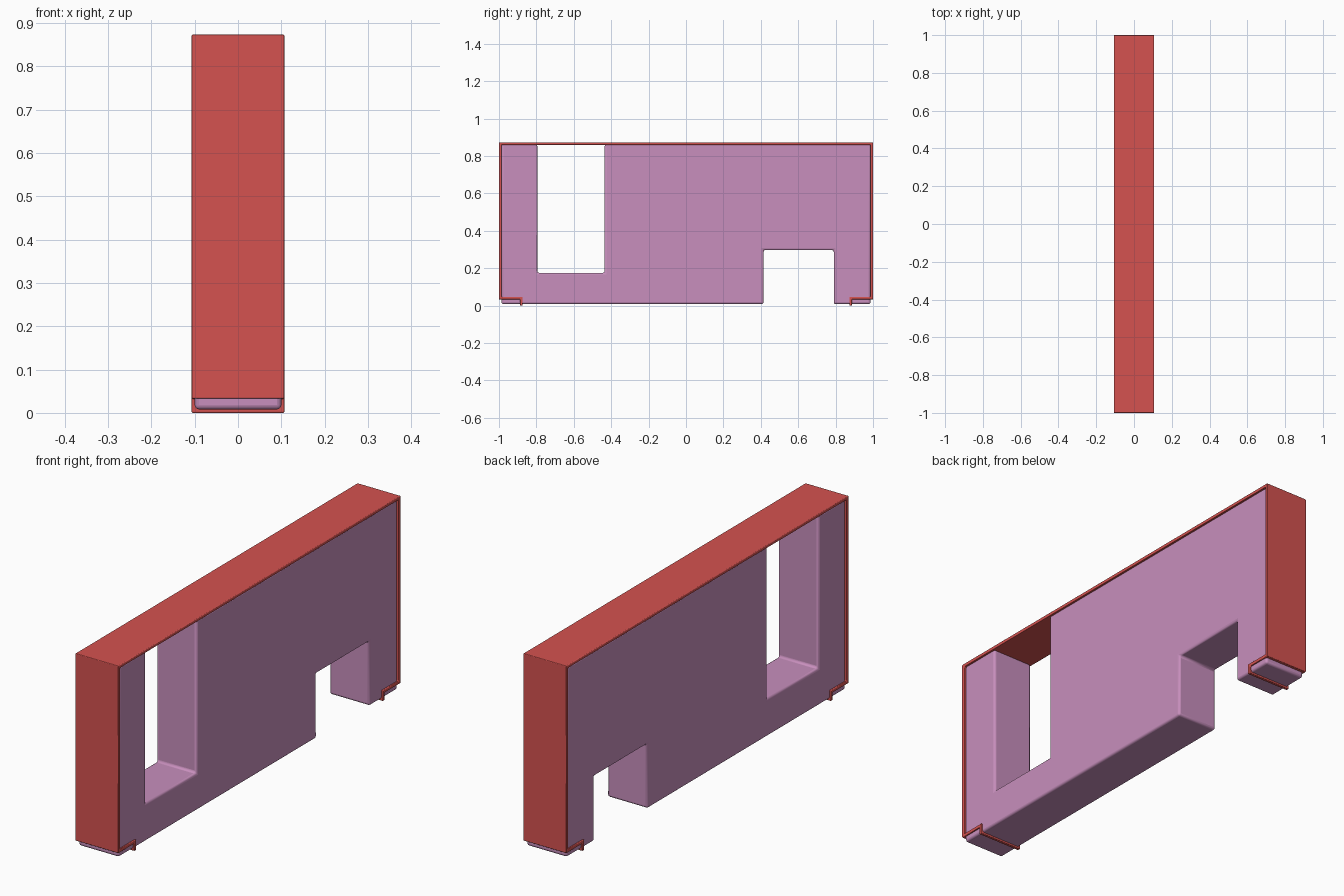
import bpy, bmesh, math

if "Cube" in bpy.data.objects:
    bpy.data.objects.remove(bpy.data.objects["Cube"])


def material(name, color):
    mat = bpy.data.materials.new(name)
    mat.diffuse_color = (*color, 1)
    mat.use_nodes = True
    mat.node_tree.nodes["Principled BSDF"].inputs["Base Color"].default_value = mat.diffuse_color
    return mat


def extrude_profile(name, points, half_width, bevel, mat):
    """Extrude a closed (y, z) outline across x and round its edges."""
    bm = bmesh.new()
    face = bm.faces.new([bm.verts.new((-half_width, y, z)) for y, z in points])
    ext = bmesh.ops.extrude_face_region(bm, geom=[face])
    verts = [g for g in ext["geom"] if isinstance(g, bmesh.types.BMVert)]
    bmesh.ops.translate(bm, verts=verts, vec=(2 * half_width, 0, 0))
    bmesh.ops.recalc_face_normals(bm, faces=bm.faces)
    mesh = bpy.data.meshes.new(name)
    bm.to_mesh(mesh)
    bm.free()
    obj = bpy.data.objects.new(name, mesh)
    bpy.context.collection.objects.link(obj)
    mesh.materials.append(mat)
    mod = obj.modifiers.new("Rounded edges", "BEVEL")
    mod.width = bevel
    mod.segments = 3
    mod.limit_method = "ANGLE"
    bpy.ops.object.select_all(action="DESELECT")
    obj.select_set(True)
    bpy.context.view_layer.objects.active = obj
    bpy.ops.object.shade_smooth_by_angle(angle=math.radians(40))
    return obj


red = material("red", (0.66, 0.085, 0.08))
pink = material("pink", (0.58, 0.275, 0.51))

# Core panel with a tall slot open to the top and a notch open to the bottom
core = [(-0.987, 0.008), (0.415, 0.008), (0.415, 0.297), (0.79, 0.297),
        (0.79, 0.008), (0.987, 0.008), (0.987, 0.862), (-0.435, 0.862),
        (-0.435, 0.175), (-0.795, 0.175), (-0.795, 0.862), (-0.987, 0.862)]
extrude_profile("core_panel", core, 0.1, 0.01, pink)

# Band over the top and both ends, hooking under the panel at each foot
half = [(0.986, 0.859), (0.986, 0.047), (0.873, 0.047), (0.873, 0.002),
        (0.887, 0.002), (0.887, 0.033), (1.0, 0.033), (1.0, 0.873)]
half = [(y, z - 0.002 if z < 0.01 else z) for y, z in half]
band = half + [(-y, z) for y, z in reversed(half)]
extrude_profile("outer_band", band, 0.107, 0.003, red)
